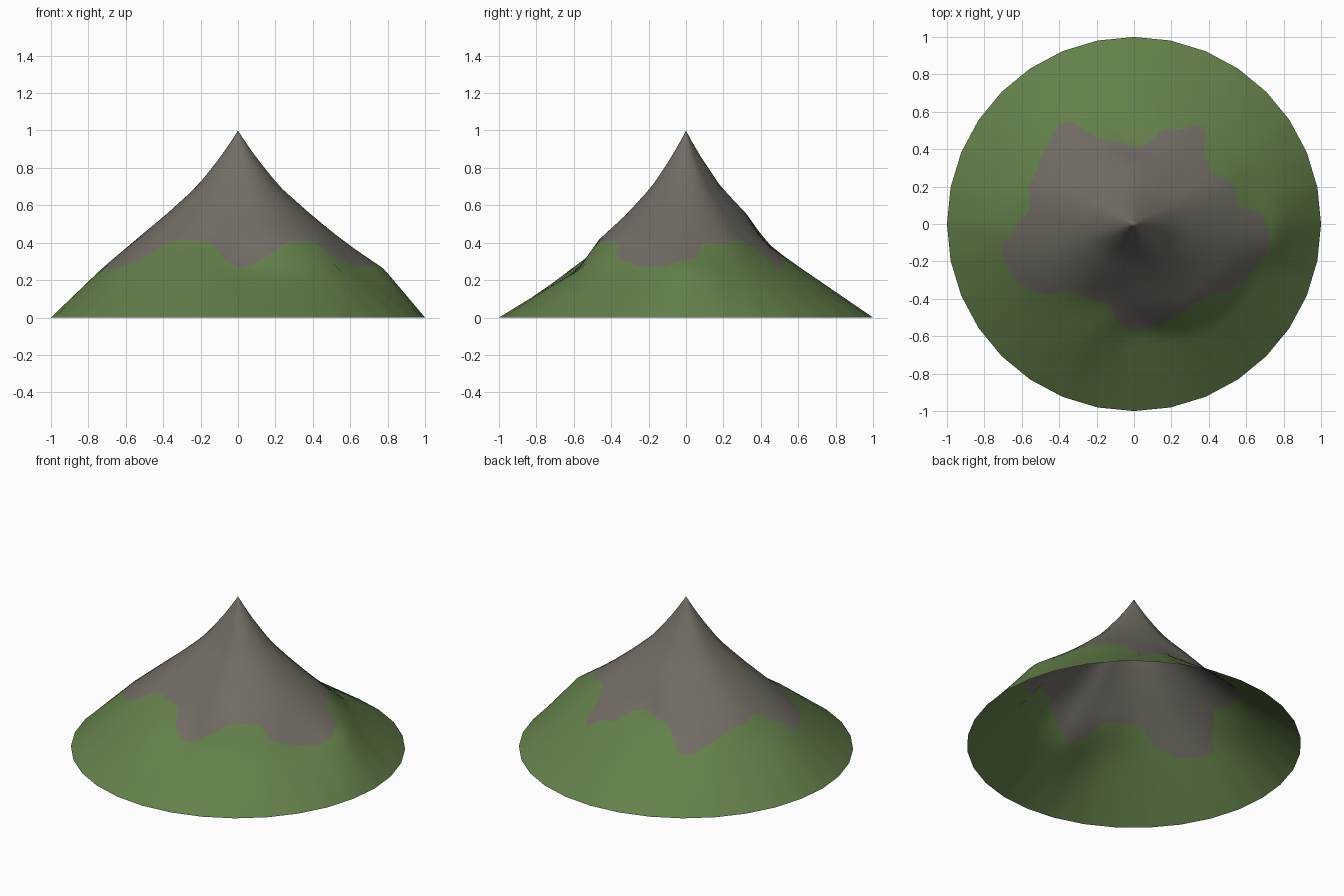
import bpy, bmesh, math

if "Cube" in bpy.data.objects:
    bpy.data.objects.remove(bpy.data.objects["Cube"])

COLS = 128          # columns around the peak
SIDES = 32          # visible sides of the foot

# Radius of the hill every 22.5 degrees (from +x, counterclockwise) at three heights
R26 = [.78, .70, .64, .62, .62, .63, .67, .70, .73, .71, .68, .66, .575, .61, .66, .69]
R40 = [.575, .56, .49, .45, .42, .47, .52, .57, .565, .56, .515, .45, .45, .52, .555, .57]
R55 = [.39, .375, .33, .315, .325, .34, .36, .385, .385, .38, .35, .315, .305, .345, .375, .39]

# Lower edge of the bare rock: (angle in degrees, radius)
EDGE = [(0, .70), (5, .703), (8, .576), (23, .565), (34, .496), (46, .53),
        (52, .63), (57, .635), (63, .56), (72, .54), (79.5, .437), (90, .41),
        (110, .478), (117, .54), (120, .636), (127, .664), (138, .623),
        (153, .586), (159, .60), (172, .556), (180, .62), (186, .664),
        (188, .727), (198, .715), (207, .693), (219, .604), (223, .517),
        (231, .476), (246, .448), (253, .449), (261, .536), (270, .57),
        (283.5, .555), (302, .53), (319, .553), (323.5, .622), (335, .662),
        (348, .726), (354, .734), (360, .70)]


def lerp_table(table, x):
    for (x0, y0), (x1, y1) in zip(table, table[1:]):
        if x <= x1:
            return y0 + (y1 - y0) * (x - x0) / (x1 - x0)
    return table[-1][1]


def around(values, deg):
    """Smooth periodic interpolation around the hill."""
    n = len(values)
    u = deg / 360 * n
    i, t = int(u), u - int(u)
    a, b, c, d = (values[(i + k) % n] for k in (-1, 0, 1, 2))
    return b + .5 * t * (c - a + t * (2 * a - 5 * b + 4 * c - d + t * (3 * (b - c) + d - a)))


def foot_radius(deg):
    step = 360 / SIDES
    return math.cos(math.radians(step / 2)) / math.cos(math.radians(deg % step - step / 2))


def height(r, deg, foot):
    a, b, c = (around(v, deg) for v in (R26, R40, R55))
    return lerp_table([(0, 1), (.08 * c, .95), (.26 * c, .85), (.57 * c, .70), (c, .55),
                       (b, .40), (a, .26), ((a + foot) / 2, .13), (foot, 0)], r)


def material(name, rgb):
    m = bpy.data.materials.new(name)
    m.diffuse_color = (*rgb, 1)
    m.use_nodes = True
    m.node_tree.nodes["Principled BSDF"].inputs["Base Color"].default_value = m.diffuse_color
    return m


# Hill surface: rings from apex to rock edge, then from rock edge to foot
UPPER = [.03, .07, .12, .18, .25, .33, .42, .52, .63, .75, .88, 1]
LOWER = [.12, .25, .38, .5, .62, .75, .88, 1]
bm = bmesh.new()
apex = bm.verts.new((0, 0, 1))
columns = []
for i in range(COLS):
    deg = 360 * i / COLS
    ang = math.radians(deg)
    edge, foot = lerp_table(EDGE, deg), foot_radius(deg)
    radii = [edge * t for t in UPPER] + [edge + (foot - edge) * t for t in LOWER]
    columns.append([bm.verts.new((r * math.cos(ang), r * math.sin(ang), height(r, deg, foot)))
                    for r in radii])

for i, col in enumerate(columns):
    nxt = columns[(i + 1) % COLS]
    bm.faces.new((apex, col[0], nxt[0]))
    for j in range(len(col) - 1):
        f = bm.faces.new((col[j], col[j + 1], nxt[j + 1], nxt[j]))
        f.material_index = 0 if j < len(UPPER) - 1 else 1   # rock above, grass below
for f in bm.faces:
    f.smooth = True

mesh = bpy.data.meshes.new("mountain")
bm.to_mesh(mesh)
bm.free()
mesh.materials.append(material("rock grey", (.165, .148, .125)))
mesh.materials.append(material("grass green", (.125, .215, .068)))
bpy.context.collection.objects.link(bpy.data.objects.new("mountain", mesh))
